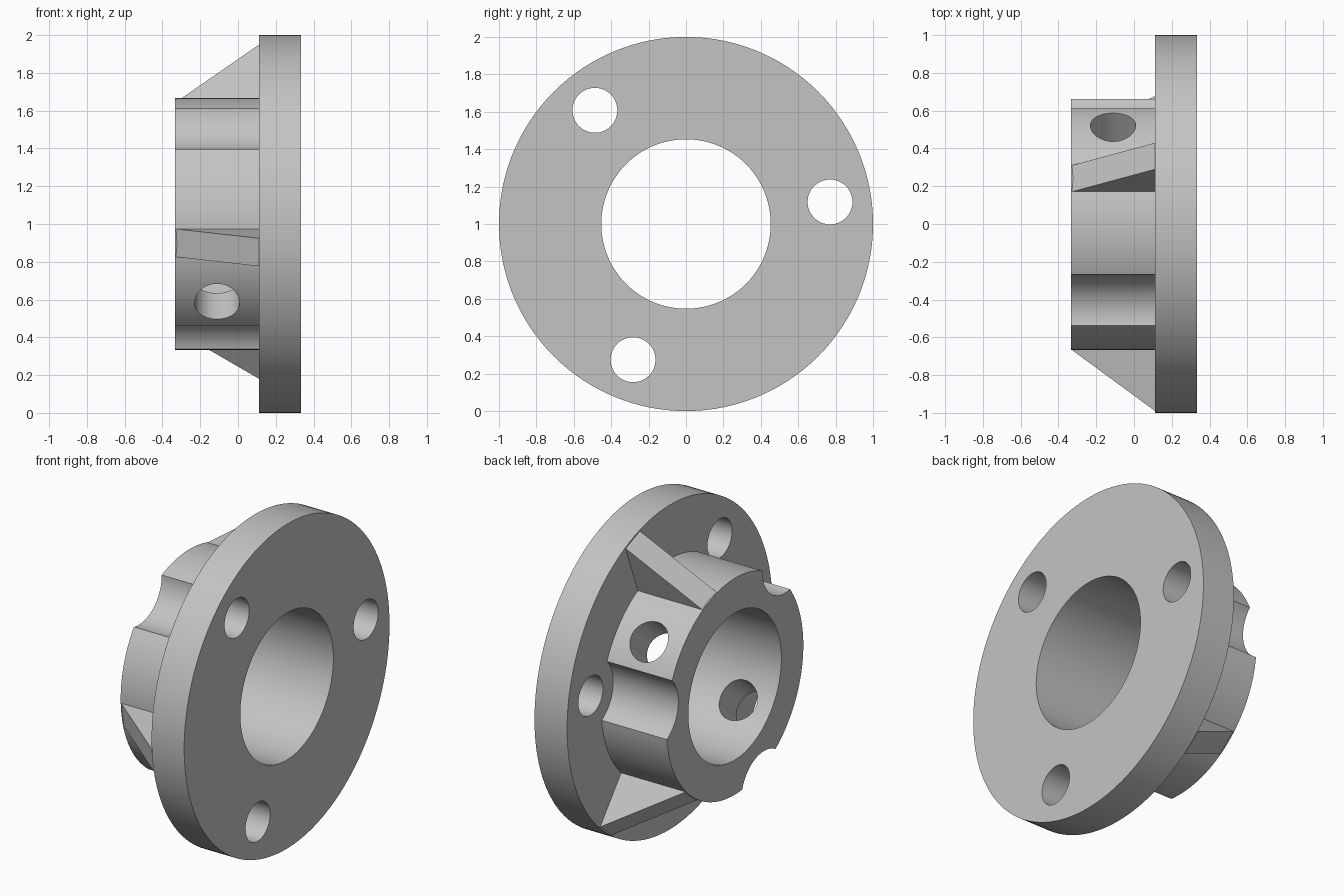
import bpy, bmesh
from math import radians, cos, sin
from mathutils import Matrix, Vector

cube = bpy.data.objects.get("Cube")
if cube:
    bpy.data.objects.remove(cube, do_unlink=True)

# Main dimensions; the part turns about the x axis at height 1
END, FACE = 0.333, 0.111
HUB_R, BORE_R, HOLE_R, SCALLOP_R = 0.667, 0.453, 0.12, 0.22
BOLT_CIRCLE, START = 0.779, radians(8.7)
THIRDS = [START + radians(120 * i) for i in range(3)]
CENTRE = Matrix.Translation((0, 0, 1))

grey = bpy.data.materials.new("light grey")
grey.diffuse_color = (0.55, 0.55, 0.55, 1)
grey.use_nodes = True
grey.node_tree.nodes["Principled BSDF"].inputs["Base Color"].default_value = grey.diffuse_color


def make_object(name, bm):
    bmesh.ops.recalc_face_normals(bm, faces=bm.faces)
    mesh = bpy.data.meshes.new(name)
    bm.to_mesh(mesh)
    bm.free()
    mesh.materials.append(grey)
    obj = bpy.data.objects.new(name, mesh)
    bpy.context.collection.objects.link(obj)
    return obj


def cylinder(name, radius, start, end, segments):
    """Cylinder running between two points given from the part's centre."""
    start, end = Vector(start), Vector(end)
    axis = end - start
    turn = axis.to_track_quat('Z', 'Y').to_matrix().to_4x4()
    bm = bmesh.new()
    bmesh.ops.create_cone(bm, cap_ends=True, segments=segments, radius1=radius,
                          radius2=radius, depth=axis.length,
                          matrix=CENTRE @ Matrix.Translation((start + end) / 2) @ turn)
    return make_object(name, bm)


def rib(name, angle, width=0.15):
    """Sloping web between hub and flange, extruded from its side profile."""
    inner = FACE + 0.08
    profile = [(-END, 0.56), (-END, 0.66), (FACE, 0.99), (inner, 0.99), (inner, 0.56)]
    bm = bmesh.new()
    side = bm.faces.new([bm.verts.new((x, r, -width / 2)) for x, r in profile])
    grown = bmesh.ops.extrude_face_region(bm, geom=[side])["geom"]
    bmesh.ops.translate(bm, vec=(0, 0, width),
                        verts=[v for v in grown if isinstance(v, bmesh.types.BMVert)])
    bmesh.ops.transform(bm, matrix=CENTRE @ Matrix.Rotation(angle, 4, 'X'), verts=bm.verts)
    return make_object(name, bm)


def combine(target, tool, operation):
    tool.hide_render = True
    mod = target.modifiers.new(tool.name, 'BOOLEAN')
    mod.operation, mod.solver, mod.object = operation, 'EXACT', tool
    bpy.context.view_layer.objects.active = target
    bpy.ops.object.modifier_apply(modifier=mod.name)
    bpy.data.objects.remove(tool, do_unlink=True)


# Hub and flange
body = cylinder("flanged_hub", 1, (FACE, 0, 0), (END, 0, 0), 128)
hub = cylinder("hub", HUB_R, (-END, 0, 0), (FACE + 0.1, 0, 0), 128)

# Scallops in the hub, giving room for the bolt heads
for a in THIRDS:
    y, z = BOLT_CIRCLE * cos(a), BOLT_CIRCLE * sin(a)
    combine(hub, cylinder("scallop", SCALLOP_R, (-1, y, z), (FACE, y, z), 64), 'DIFFERENCE')
combine(body, hub, 'UNION')

# Ribs opposite the scallops
for a in THIRDS:
    combine(body, rib("rib", a + radians(180)), 'UNION')

# Bolt holes, bore and the cross hole through both hub walls
for a in THIRDS:
    y, z = BOLT_CIRCLE * cos(a), BOLT_CIRCLE * sin(a)
    combine(body, cylinder("bolt_hole", HOLE_R, (-1, y, z), (1, y, z), 48), 'DIFFERENCE')
combine(body, cylinder("bore", BORE_R, (-1, 0, 0), (1, 0, 0), 96), 'DIFFERENCE')
pin = START + radians(30)
y, z = cos(pin), sin(pin)
combine(body, cylinder("cross_hole", HOLE_R, (-FACE, -y, -z), (-FACE, y, z), 48), 'DIFFERENCE')

# Smooth curved walls, crisp edges
bpy.ops.object.select_all(action='DESELECT')
body.select_set(True)
bpy.context.view_layer.objects.active = body
bpy.ops.object.shade_smooth_by_angle(angle=radians(20))
